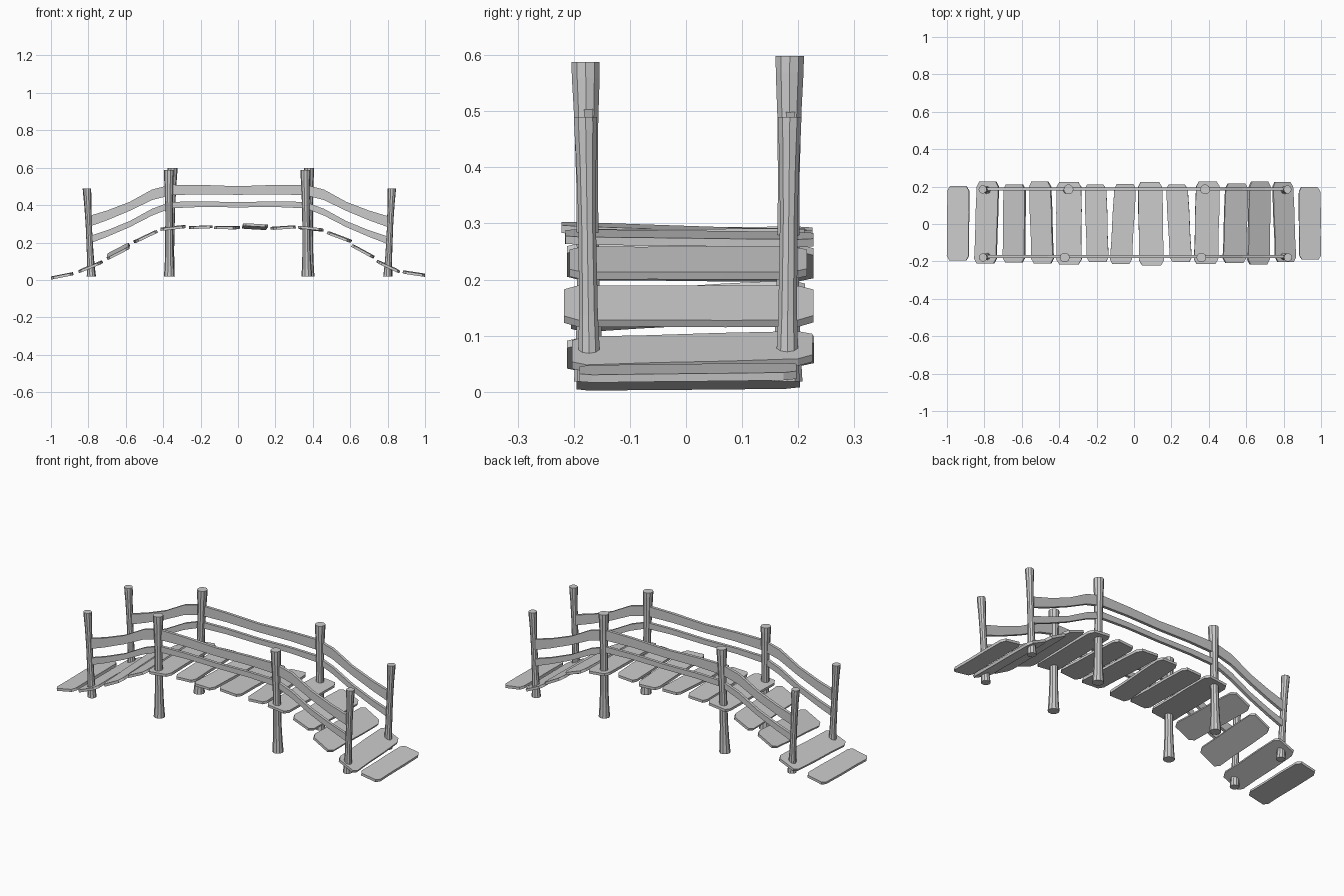
import bpy, bmesh, random
from mathutils import Vector

if "Cube" in bpy.data.objects:
    bpy.data.objects.remove(bpy.data.objects["Cube"])

random.seed(4)


def make_object(name, bm):
    bmesh.ops.recalc_face_normals(bm, faces=bm.faces)
    me = bpy.data.meshes.new(name)
    bm.to_mesh(me)
    bm.free()
    ob = bpy.data.objects.new(name, me)
    bpy.context.collection.objects.link(ob)
    return ob


def loft(name, rings):
    """Closed solid through a list of equal-sized rings of points."""
    bm = bmesh.new()
    vr = [[bm.verts.new(p) for p in ring] for ring in rings]
    n = len(vr[0])
    for a, b in zip(vr, vr[1:]):
        for i in range(n):
            j = (i + 1) % n
            bm.faces.new((a[i], a[j], b[j], b[i]))
    bm.faces.new(vr[0])
    bm.faces.new(vr[-1])
    return make_object(name, bm)


# Walkway planks: x0, z0, x1, z1, skew, y min, y max, side tilt
PLANKS = [
    (-1.0, .010, -.88, .034, .003, -.195, .203, .003),
    (-.853, .044, -.722, .098, .014, -.212, .228, .004),
    (-.70, .122, -.58, .184, .004, -.205, .212, .022),
    (-.56, .200, -.43, .262, -.014, -.212, .227, .004),
    (-.415, .271, -.28, .286, 0, -.216, .225, .004),
    (-.265, .279, -.135, .285, -.012, -.203, .211, .002),
    (-.13, .281, .013, .279, .025, -.215, .215, .004),
    (.02, .289, .16, .281, -.008, -.222, .225, -.016),
    (.17, .275, .31, .284, -.022, -.203, .211, .003),
    (.32, .281, .46, .266, .011, -.215, .227, -.004),
    (.475, .255, .61, .204, .013, -.208, .216, .005),
    (.607, .186, .73, .119, .008, -.217, .227, .004),
    (.74, .101, .865, .043, -.016, -.203, .225, .004),
    (.88, .043, 1.0, .025, -.003, -.19, .197, .004),
]
T = .014
# Outline in (u across, v along): clipped corners and worn long edges
OUTLINE = [(.12, 0), (.88, 0), (1, .06), (.985, .35), (1, .65), (.985, .94),
           (.86, 1), (.12, 1), (.015, .94), (0, .62), (.015, .3), (0, .06)]
for i, (x0, z0, x1, z1, skew, y0, y1, tilt) in enumerate(PLANKS):
    d = Vector((x1 - x0, 0, z1 - z0)).normalized()
    up = Vector((-d.z, 0, d.x)) * T / 2
    w = (x1 - x0) - abs(skew)
    mid, slope = (x0 + x1) / 2, (z1 - z0) / (x1 - x0)
    pts = []
    for u, v in OUTLINE:
        v += random.uniform(-.008, .008) if .1 < v < .9 else 0
        dx = (u - .5) * w + (v - .5) * skew
        pts.append(Vector((mid + dx, y0 + v * (y1 - y0),
                           (z0 + z1) / 2 + dx * slope + (v - .5) * tilt)))
    loft(f"plank_{i + 1}", [[p - up for p in pts], [p + up for p in pts]])


# Posts: flared at both ends, ten flat sides
def post(name, bottom, top, scale):
    import math
    rings = []
    for t, r in [(0, .029), (.1, .025), (.25, .0215), (.6, .020),
                 (.82, .0225), (.95, .026), (1, .0265)]:
        c = Vector(bottom).lerp(Vector(top), t)
        rings.append([c + Vector((math.cos(a), math.sin(a), 0)) * r * scale
                      for a in (k * math.tau / 10 for k in range(10))])
    loft(name, rings)


for side, y, inner_top, xs in [
        ("front", -.172, .588, [(-.785, -.807), (-.367, -.370), (.368, .360), (.800, .823)]),
        ("back", .180, .598, [(-.783, -.809), (-.367, -.350), (.380, .380), (.802, .821)])]:
    ytop = y + (-.007 if y < 0 else .005)
    for name, (xb, xt), h, s in zip(("outer_left", "inner_left", "inner_right", "outer_right"),
                                    xs, (.49, inner_top, inner_top, .49), (.82, 1, 1, .82)):
        post(f"{side}_post_{name}", (xb, y, .018), (xt, ytop, h), s)


# Handrails: thin boards bending at the inner posts (x, z centre, height)
def rail(name, y, path, thick):
    rings = []
    for x, z, h in path:
        rings.append([Vector((x, y + sy * thick / 2, z + sz * h / 2))
                      for sy, sz in ((-1, -1), (1, -1), (1, 1), (-1, 1))])
    loft(name, rings)


UPPER = [(-.80, .312, .058), (-.70, .345, .052), (-.58, .393, .048),
         (-.46, .455, .056), (-.36, .481, .056), (-.2, .483, .05), (0, .478, .046)]
LOWER = [(-.80, .212, .040), (-.70, .248, .035), (-.58, .298, .032),
         (-.46, .362, .036), (-.36, .400, .034), (-.2, .405, .03), (0, .402, .028)]
for side, y in (("front", -.174), ("back", .186)):
    for name, half in (("upper", UPPER), ("lower", LOWER)):
        path = half + [(-x, z, h) for x, z, h in reversed(half[:-1])]
        rail(f"{side}_{name}_rail", y, path, .016)
